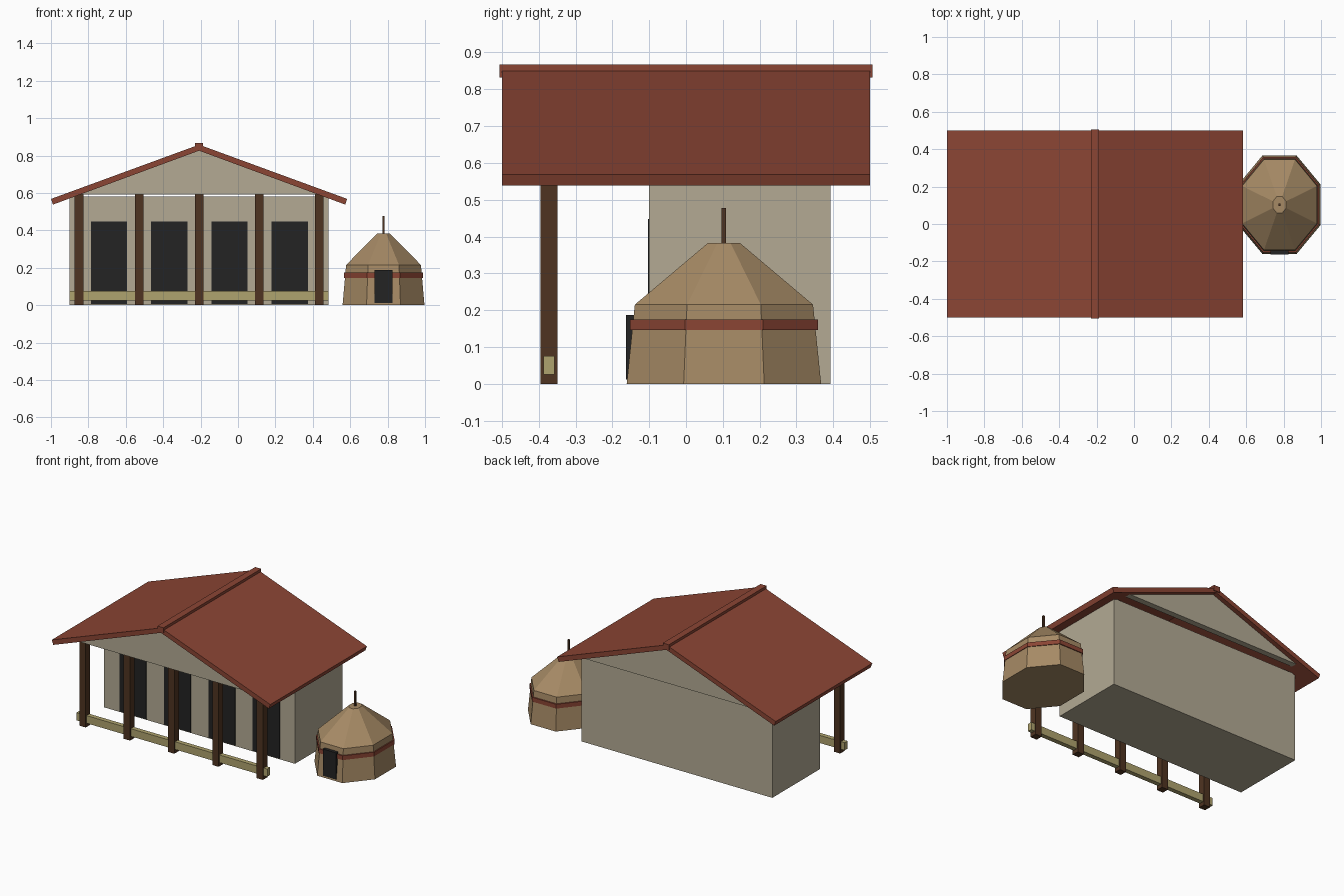
import bpy
import bmesh
from math import pi, cos, sin
from mathutils import Vector

cube = bpy.data.objects.get("Cube")
if cube:
    bpy.data.objects.remove(cube, do_unlink=True)


def material(name, hex_code):
    channels = [int(hex_code[i:i + 2], 16) / 255 for i in (0, 2, 4)]
    linear = [c / 12.92 if c <= 0.04045 else ((c + 0.055) / 1.055) ** 2.4 for c in channels]
    mat = bpy.data.materials.new(name)
    mat.use_nodes = True
    mat.diffuse_color = (*linear, 1)
    mat.node_tree.nodes["Principled BSDF"].inputs["Base Color"].default_value = (*linear, 1)
    return mat


plaster = material("plaster", "B3AA94")
red = material("red clay", "8B4534")
wood = material("dark wood", "4F3421")
bamboo = material("pale bamboo", "AFA36E")
black = material("black opening", "232323")
tan = material("tan hide", "A68A65")


def finish(name, bm, mat):
    bmesh.ops.recalc_face_normals(bm, faces=bm.faces)
    mesh = bpy.data.meshes.new(name)
    bm.to_mesh(mesh)
    bm.free()
    mesh.materials.append(mat)
    obj = bpy.data.objects.new(name, mesh)
    bpy.context.collection.objects.link(obj)
    return obj


def box(name, x, y, z, mat):
    """Box from (min, max) ranges on each axis."""
    bm = bmesh.new()
    bmesh.ops.create_cube(bm, size=1)
    for v in bm.verts:
        v.co = Vector([(r[0] + r[1]) / 2 + c * (r[1] - r[0]) for c, r in zip(v.co, (x, y, z))])
    return finish(name, bm, mat)


def extrude_profile(name, profile, y, mat):
    """Prism from an x-z outline, running between two y values."""
    bm = bmesh.new()
    face = bm.faces.new([bm.verts.new((px, y[0], pz)) for px, pz in profile])
    out = bmesh.ops.extrude_face_region(bm, geom=[face])
    moved = [v for v in out["geom"] if isinstance(v, bmesh.types.BMVert)]
    bmesh.ops.translate(bm, verts=moved, vec=(0, y[1] - y[0], 0))
    return finish(name, bm, mat)


HUT_X, HUT_Y = 0.778, 0.103


def octagon_loft(name, rings, mat):
    """Stack of flat-sided octagons given as (half x, half y, z)."""
    bm = bmesh.new()
    loops = []
    for hx, hy, z in rings:
        angles = [pi / 8 + i * pi / 4 for i in range(8)]
        loops.append([bm.verts.new((HUT_X + hx * cos(a) / cos(pi / 8),
                                    HUT_Y + hy * sin(a) / cos(pi / 8), z)) for a in angles])
    for low, high in zip(loops, loops[1:]):
        for i in range(8):
            j = (i + 1) % 8
            bm.faces.new((low[i], low[j], high[j], high[i]))
    bm.faces.new(loops[0][::-1])
    bm.faces.new(loops[-1])
    return finish(name, bm, mat)


# Longhouse body and doors
RIDGE = -0.208
box("house_wall", (-0.9, 0.483), (-0.1, 0.392), (0, 0.58), plaster)
for i in range(4):
    cx = -0.69 + 0.322 * i
    box(f"house_door_{i + 1}", (cx - 0.097, cx + 0.097), (-0.103, -0.097), (0.005, 0.447), black)

# Gable plates under both roof ends
triangle = [(RIDGE - 0.65, 0.592), (RIDGE + 0.65, 0.592), (RIDGE, 0.832)]
extrude_profile("front_gable", triangle, (-0.47, -0.43), plaster)
extrude_profile("back_gable", triangle, (0.43, 0.47), plaster)

# Sloped roof slabs and ridge cap
for side, name in ((-1, "left_roof_slope"), (1, "right_roof_slope")):
    slope = [(0, 0.858), (0.792, 0.568), (0.781, 0.538), (0, 0.826)]
    extrude_profile(name, [(RIDGE + side * px, pz) for px, pz in slope], (-0.5, 0.5), red)
box("ridge_cap", (RIDGE - 0.022, RIDGE + 0.022), (-0.506, 0.506), (0.832, 0.867), red)

# Veranda posts with a low rail running through them
for i in range(5):
    cx = -0.85 + 0.321 * i
    box(f"veranda_post_{i + 1}", (cx - 0.023, cx + 0.023), (-0.395, -0.349), (0, 0.6), wood)
box("veranda_rail", (-0.9, 0.483), (-0.387, -0.357), (0.025, 0.075), bamboo)

# Eight-sided hut
octagon_loft("hut_body", [(0.219, 0.264, 0), (0.2, 0.242, 0.215), (0.035, 0.044, 0.382)], tan)
octagon_loft("hut_band", [(0.21, 0.255, 0.146), (0.21, 0.255, 0.174)], red)
box("hut_door", (0.729, 0.825), (-0.163, -0.135), (0.012, 0.187), black)
box("hut_pole", (HUT_X - 0.006, HUT_X + 0.006), (HUT_Y - 0.006, HUT_Y + 0.006), (0.36, 0.478), wood)
